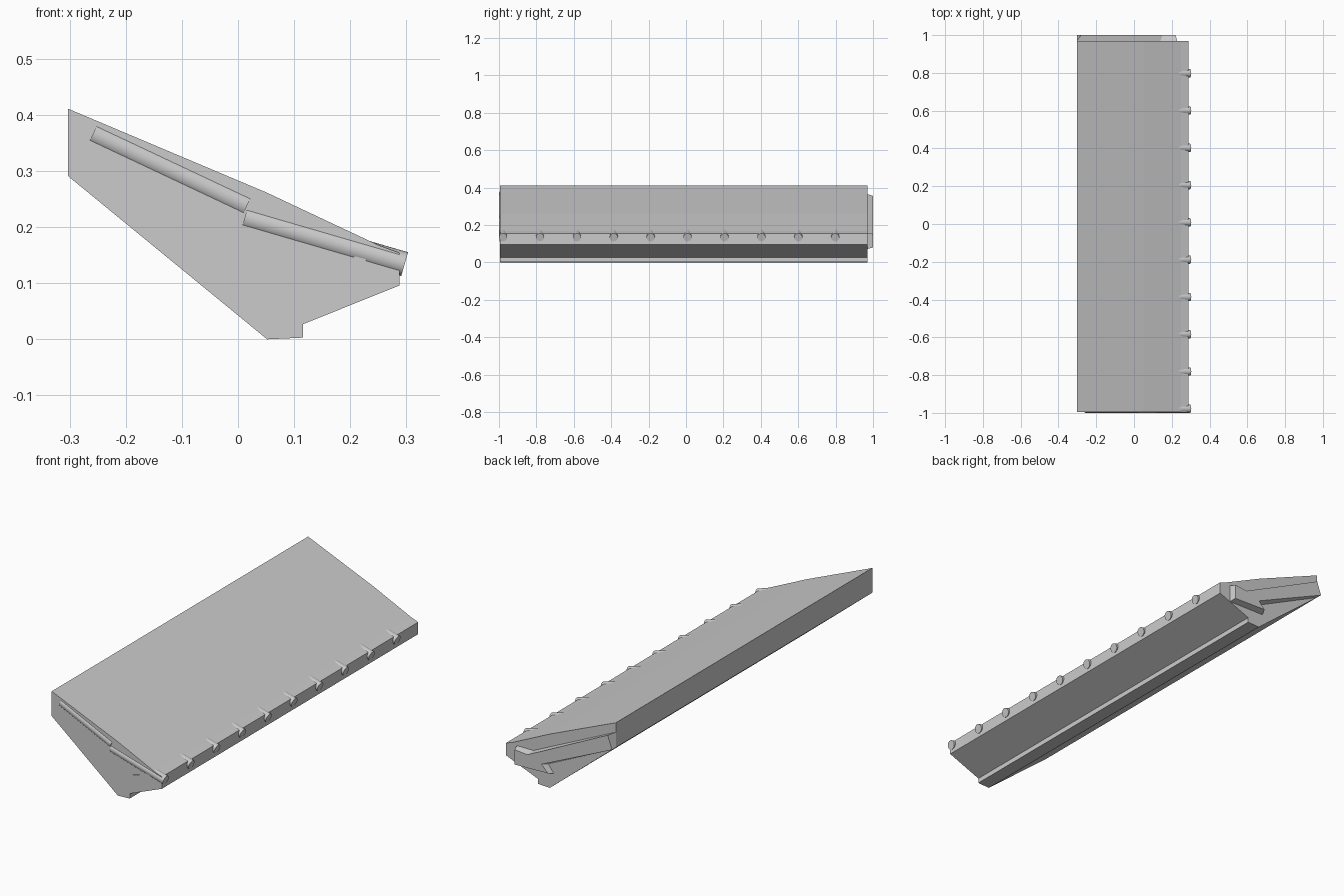
import bpy, bmesh, math
from mathutils import Vector

if "Cube" in bpy.data.objects:
    bpy.data.objects.remove(bpy.data.objects["Cube"])


def loft(name, sections):
    """Closed solid from matching (x, z) outlines placed at successive y values."""
    bm = bmesh.new()
    rings = [[bm.verts.new((x, y, z)) for x, z in pts] for y, pts in sections]
    n = len(rings[0])
    for a, b in zip(rings, rings[1:]):
        for i in range(n):
            j = (i + 1) % n
            bm.faces.new((a[i], a[j], b[j], b[i]))
    bm.faces.new(rings[0])
    bm.faces.new(rings[-1])
    bmesh.ops.recalc_face_normals(bm, faces=bm.faces)
    me = bpy.data.meshes.new(name)
    bm.to_mesh(me)
    bm.free()
    ob = bpy.data.objects.new(name, me)
    bpy.context.collection.objects.link(ob)
    return ob


def rod(name, y, start, end, radius):
    """Round bar between two (x, z) points."""
    p, q = Vector((start[0], y, start[1])), Vector((end[0], y, end[1]))
    bpy.ops.mesh.primitive_cylinder_add(vertices=24, radius=radius,
                                        depth=(q - p).length, location=(p + q) / 2)
    ob = bpy.context.object
    ob.name = name
    ob.rotation_euler = (q - p).to_track_quat('Z', 'Y').to_euler()
    bpy.ops.object.shade_smooth_by_angle(angle=math.radians(35))


# Sloping slab with a gently bent top and a foot below
slab = [(-.303, .411), (.05, .262), (.25, .168), (.288, .154), (.288, .096),
        (.116, .027), (.116, .003), (.052, 0), (-.303, .291)]
loft("slab", [(-.995, slab), (.97, slab)])

# Tapered joint tongue on the rear end
tongue_root = [(-.303, .365), (.14, .158), (.228, .158), (.228, .072), (.03, .075),
               (.06, .115), (-.303, .291)]
tongue_tip = [(-.28, .356), (.15, .146), (.22, .152), (.22, .08), (.041, .085),
              (.075, .12), (-.303, .291)]
loft("joint_tongue", [(.96, tongue_root), (.97, tongue_root), (1, tongue_tip)])

# Shallow wedge showing on the front end
wedge = [(.09, .113), (.2, .14), (.208, .148), (.228, .148), (.228, .113)]
loft("front_wedge", [(-.99, wedge), (-.997, wedge)])

# Row of two-part rods whose lower ends stick out of the eave edge
for i in range(10):
    y = -.978 + i * .1973
    rod(f"upper_rod_{i + 1}", y, (-.258, .367), (.016, .238), .022)
    rod(f"lower_rod_{i + 1}", y, (.012, .217), (.297, .134), .022)
